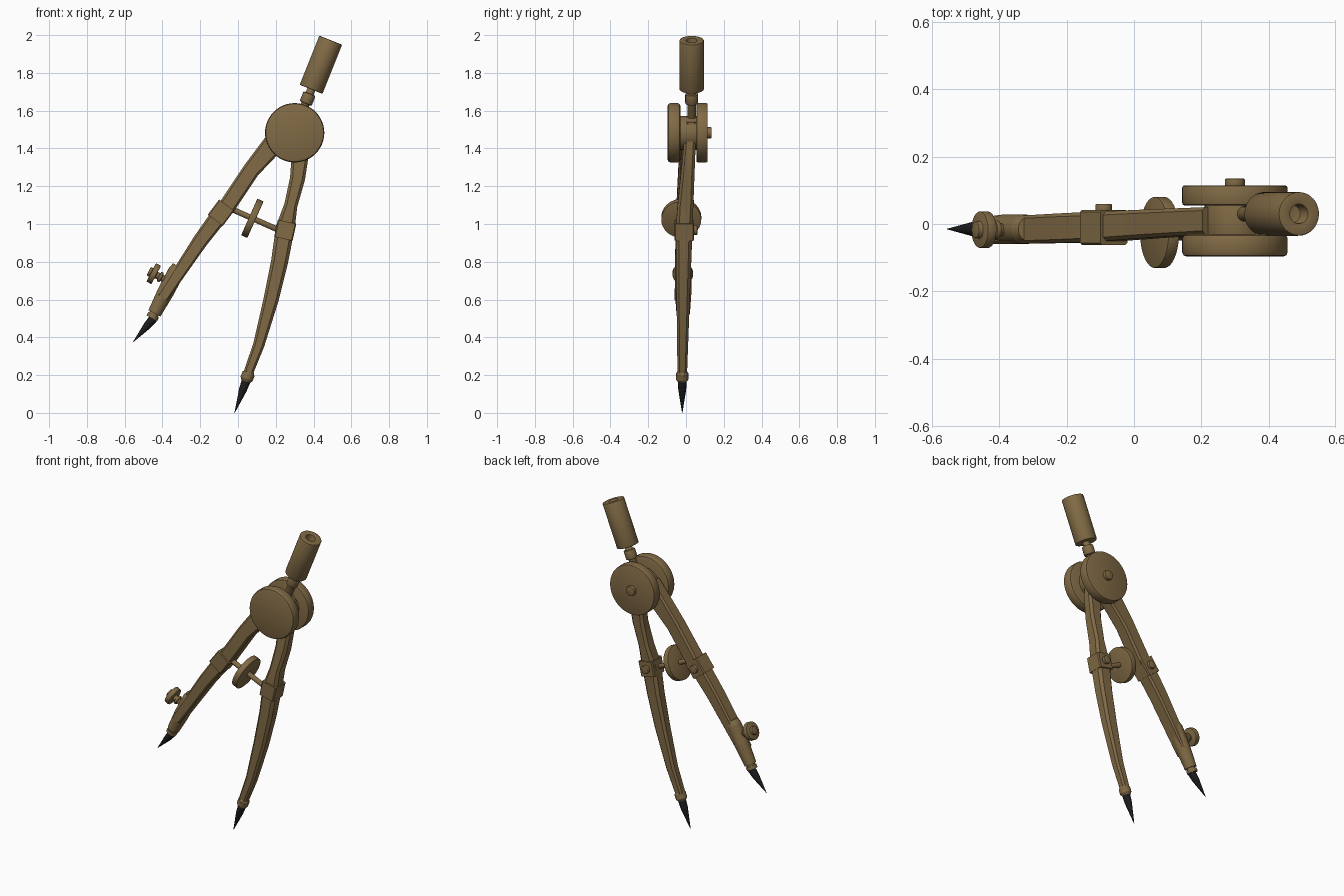
import bpy, bmesh, math
from mathutils import Vector

default_cube = bpy.data.objects.get("Cube")
if default_cube:
    bpy.data.objects.remove(default_cube)


def material(name, color):
    result = bpy.data.materials.new(name)
    result.use_nodes = True
    result.diffuse_color = color
    result.node_tree.nodes["Principled BSDF"].inputs["Base Color"].default_value = color
    return result


brass = material("aged brass", (.22, .145, .06, 1))
steel = material("dark steel", (.012, .012, .013, 1))


def skin(name, rings, surface, bevel):
    """Bridge equal point rings, cap both ends and round the hard edges."""
    bm = bmesh.new()
    loops = [[bm.verts.new(point) for point in ring] for ring in rings]
    for lower, upper in zip(loops, loops[1:]):
        for i in range(len(lower)):
            bm.faces.new((lower[i - 1], lower[i], upper[i], upper[i - 1]))
    bm.faces.new(loops[0])
    bm.faces.new(loops[-1])
    bmesh.ops.recalc_face_normals(bm, faces=bm.faces)
    if bevel:
        hard = [edge for edge in bm.edges if edge.calc_face_angle(0) > 1]
        bmesh.ops.bevel(bm, geom=hard, offset=bevel, segments=2, profile=.5,
                        affect="EDGES", clamp_overlap=True)
    mesh = bpy.data.meshes.new(name)
    bm.to_mesh(mesh)
    bm.free()
    mesh.materials.append(surface)
    part = bpy.data.objects.new(name, mesh)
    bpy.context.collection.objects.link(part)
    bpy.ops.object.select_all(action="DESELECT")
    part.select_set(True)
    bpy.context.view_layer.objects.active = part
    bpy.ops.object.shade_smooth_by_angle(angle=math.radians(30))


def turned(name, start, axis, sections, surface=brass, bevel=.004, sides=32):
    """Stack round (length, radius, optional end radius) sections along an axis."""
    center, axis = Vector(start), Vector(axis).normalized()
    across = axis.orthogonal().normalized()
    other = axis.cross(across)
    circle = [across * math.cos(math.tau * i / sides) + other * math.sin(math.tau * i / sides)
              for i in range(sides)]
    rings = []
    for length, radius, *taper in sections:
        end_radius = taper[0] if taper else radius
        rings.append([center + spoke * radius for spoke in circle])
        center = center + axis * length
        rings.append([center + spoke * end_radius for spoke in circle])
    skin(name, rings, surface, bevel)


def bar(name, stations, chamfer):
    """Loft a chamfered rectangle through (center, width, depth) stations."""
    rings = []
    for i, (center, width, depth) in enumerate(stations):
        before = stations[max(i - 1, 0)][0]
        after = stations[min(i + 1, len(stations) - 1)][0]
        side = (after - before).cross(backward).normalized()
        half_w, half_d = width / 2, depth / 2
        cut = chamfer * min(half_w, half_d)
        quarter = [(half_w, half_d - cut), (half_w - cut, half_d)]
        half = quarter + [(-w, d) for w, d in reversed(quarter)]
        section = half + [(-w, -d) for w, d in half]
        rings.append([center + side * w + backward * d for w, d in section])
    skin(name, rings, brass, bevel=0)


def blend(start, end, amount):
    return start + (end - start) * min(max(amount, 0), 1)


def leg(name, outline, head_y, head_depth, foot_depth, chamfer):
    """Bend a bar along (x, z, width) points, thickest at the knee."""
    head, foot = outline[0][1], outline[-1][1]
    stations = []
    for x, z, width in outline:
        above = (z - knee_height) / (head - knee_height)
        below = (knee_height - z) / (knee_height - foot)
        y = blend(knee_y, head_y, above) + blend(0, -.01, below)
        depth = blend(knee_depth, head_depth, above) + blend(0, foot_depth - knee_depth, below)
        stations.append((Vector((x, y, z)), width, depth))
    bar(name, stations, chamfer)


# Shared directions and knee dimensions
backward = Vector((0, 1, 0))
handle_axis = Vector((.4, 0, 1))
adjuster_axis = Vector((9, 0, -4))
sleeve_axis = Vector((-1, 0, -1.9))
screw_axis = sleeve_axis.cross(backward) * -1
knee_height, knee_y, knee_depth = 1, -.01, .09

# Hinge head: two cheek discs, core and pivot bolt
hinge = Vector((.3, 0, 1.483))
turned("front_cheek", hinge - backward * .03, -backward, [(.067, .157)], bevel=.014, sides=48)
turned("back_cheek", hinge + backward * .055, backward, [(.06, .157)], bevel=.008, sides=48)
turned("hinge_core", hinge - backward * .04, backward, [(.1, .09)])
turned("pivot_bolt", hinge + backward * .11, backward, [(.025, .03)])

# Neck with collar, and handle with a bored top
turned("neck", (.325, .03, 1.555), handle_axis, [(.09, .023), (.055, .034), (.05, .022)])
turned("handle", (.387, .03, 1.713), handle_axis, [(.28, .065), (-.06, .028)])

# Legs
leg("right_leg", [(.25, 1.5, .12), (.18, 1.415, .11), (.07, 1.285, .09), (-.06, 1.09, .09),
                  (-.11, 1.03, .09), (-.2, .91, .08), (-.4, .61, .06)],
    head_y=.01, head_depth=.08, foot_depth=.08, chamfer=.25)
leg("left_leg", [(.33, 1.54, .1), (.33, 1.37, .09), (.315, 1.24, .08), (.28, 1.1, .07),
                 (.25, .98, .1), (.22, .8, .09), (.175, .6, .08), (.11, .36, .06), (.05, .2, .05)],
    head_y=.028, head_depth=.055, foot_depth=.05, chamfer=.4)

# Knee blocks, each with a screw on the back
for side, knee, reach in (("right", Vector((-.09, knee_y, 1.06)), Vector((.03, 0, .04))),
                          ("left", Vector((.25, knee_y, .967)), Vector((.01, 0, .045)))):
    bar(side + "_knee_block", [(knee - reach, .1, .104), (knee + reach, .1, .104)], chamfer=.12)
    turned(side + "_knee_screw", knee + backward * .04, backward, [(.03, .025)], sides=20)

# Spread adjuster: rod and thumb wheel
wheel = Vector((.076, -.025, 1.03))
hub = adjuster_axis.normalized()
turned("adjuster_rod", wheel - hub * .18, hub, [(.35, .015)], sides=16)
turned("adjuster_wheel", wheel - hub * .018, hub, [(.036, .106)], sides=40)

# Needle sleeve and clamping thumb screw on the short leg
turned("needle_sleeve", (-.312, -.015, .775), sleeve_axis,
       [(.03, .036, .044), (.12, .044), (.13, .044, .036), (.01, .026), (.02, .032)], sides=24)
turned("thumb_screw", (-.347, -.017, .685), screw_axis,
       [(.065, .018), (.016, .028), (.016, .018), (.03, .055), (.015, .025)], sides=24)

# Ferrule on the long leg
turned("long_leg_ferrule", (.062, -.02, .222), -handle_axis,
       [(.015, .024, .032), (.03, .034), (.015, .034, .024)], sides=24)

# Steel points
for side, top, tip in (("short", Vector((-.448, -.015, .5)), Vector((-.555, -.015, .375))),
                       ("long", Vector((.045, -.02, .175)), Vector((-.018, -.02, 0)))):
    reach = (tip - top).length
    turned(side + "_leg_point", top, tip - top,
           [(reach * .3, .024, .021), (reach * .7, .021, .001)], steel, bevel=0, sides=16)
